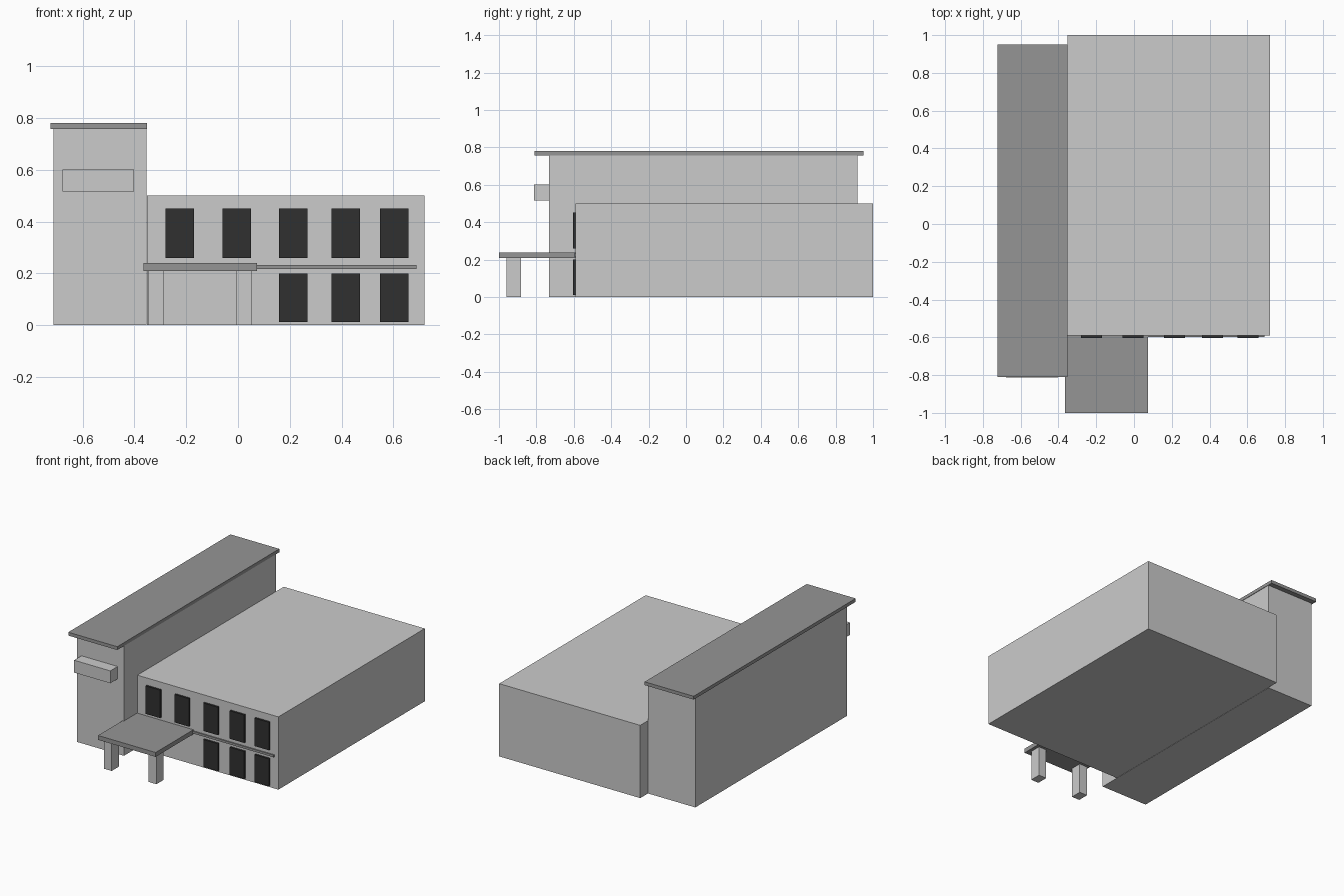
import bpy
import bmesh
from mathutils import Matrix, Vector

if "Cube" in bpy.data.objects:
    bpy.data.objects.remove(bpy.data.objects["Cube"])


def box(name, x, y, z, mat=None):
    """Axis-aligned box from (min, max) ranges."""
    lo, hi = Vector((x[0], y[0], z[0])), Vector((x[1], y[1], z[1]))
    bm = bmesh.new()
    bmesh.ops.create_cube(bm, size=1, matrix=Matrix.Translation((lo + hi) / 2)
                          @ Matrix.Diagonal((*(hi - lo), 1)))
    mesh = bpy.data.meshes.new(name)
    bm.to_mesh(mesh)
    bm.free()
    if mat:
        mesh.materials.append(mat)
    obj = bpy.data.objects.new(name, mesh)
    bpy.context.collection.objects.link(obj)
    return obj


def material(name, value):
    mat = bpy.data.materials.new(name)
    mat.diffuse_color = (value, value, value, 1)
    mat.use_nodes = True
    mat.node_tree.nodes["Principled BSDF"].inputs["Base Color"].default_value = mat.diffuse_color
    return mat


trim = material("trim_grey", 0.3)
glass = material("dark_glass", 0.03)
FRONT = -0.59

# Main hall and side tower
box("main_hall", (-0.352, 0.72), (FRONT, 1.0), (0, 0.5))
box("tower", (-0.712, -0.354), (-0.733, 0.916), (0, 0.757))
box("tower_roof", (-0.723, -0.351), (-0.81, 0.95), (0.757, 0.78), trim)
box("tower_sign_box", (-0.677, -0.402), (-0.813, -0.733), (0.516, 0.601))

# Entrance canopy on two posts, with a ledge running along the facade
box("canopy", (-0.364, 0.074), (-1.0, FRONT), (0.209, 0.239), trim)
for i, x in enumerate((-0.348, -0.008)):
    box(f"canopy_post_{i + 1}", (x, x + 0.06), (-0.96, -0.883), (0, 0.209))
box("facade_ledge", (0.074, 0.69), (FRONT - 0.008, FRONT), (0.217, 0.232), trim)

# Windows: five above, three below
window_x = (-0.28, -0.06, 0.159, 0.36, 0.548)
for row, columns, z in (("upper", window_x, (0.259, 0.451)),
                        ("lower", window_x[2:], (0.012, 0.2))):
    for i, x in enumerate(columns):
        box(f"{row}_window_{i + 1}", (x, x + 0.11), (FRONT - 0.014, FRONT), z, glass)
